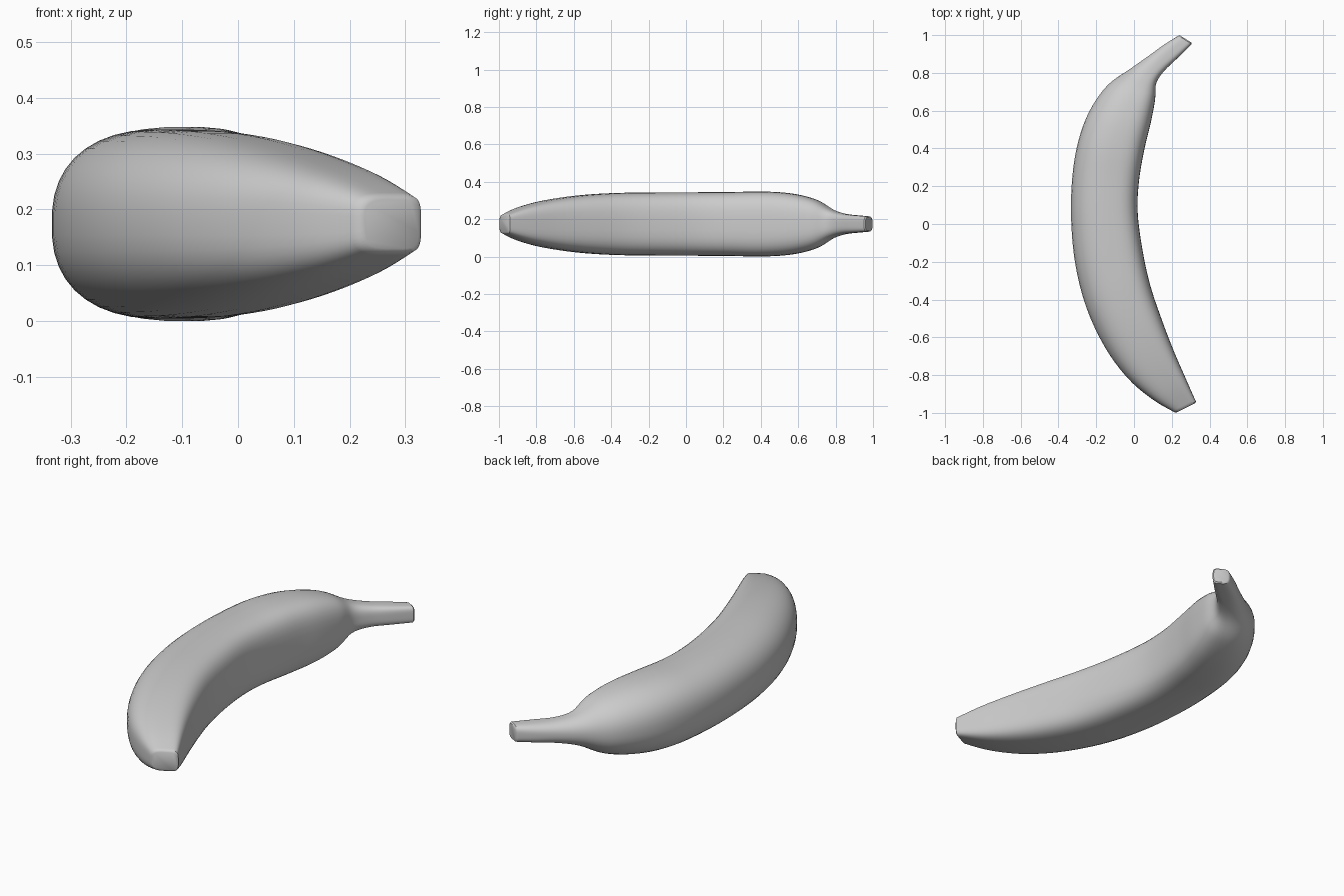
import bpy, bmesh, math
from mathutils import Vector

cube = bpy.data.objects.get("Cube")
if cube:
    bpy.data.objects.remove(cube)

SIDES, STEPS, MID_Z = 40, 5, 0.174

# Stations from blossom tip to stem end:
# outer x, outer y, inner x, inner y, half height, squareness
STATIONS = [
    (0.22, -1.0, 0.33, -0.945, 0.05, 4),
    (0.1, -0.93, 0.275, -0.82, 0.093, 3.4),
    (-0.03, -0.82, 0.21, -0.67, 0.128, 3),
    (-0.15, -0.66, 0.145, -0.5, 0.153, 2.7),
    (-0.25, -0.45, 0.085, -0.32, 0.166, 2.6),
    (-0.31, -0.22, 0.044, -0.13, 0.169, 2.6),
    (-0.333, 0.02, 0.02, 0.06, 0.17, 2.6),
    (-0.327, 0.25, 0.026, 0.22, 0.171, 2.6),
    (-0.295, 0.44, 0.054, 0.39, 0.174, 2.6),
    (-0.235, 0.6, 0.09, 0.54, 0.163, 2.5),
    (-0.14, 0.735, 0.112, 0.66, 0.131, 2.4),
    (-0.015, 0.825, 0.118, 0.745, 0.077, 2.4),
    (0.08, 0.892, 0.16, 0.81, 0.055, 2.6),
    (0.16, 0.95, 0.232, 0.88, 0.047, 3),
    (0.24, 1.0, 0.31, 0.957, 0.041, 3.5),
]


def spline(a, b, c, d, t):
    """Smooth value between b and c."""
    return 0.5 * (2 * b + (c - a) * t + (2 * a - 5 * b + 4 * c - d) * t * t
                  + (3 * b - a - 3 * c + d) * t ** 3)


def power(v, n):
    return math.copysign(abs(v) ** (2 / n), v)


def section(bm, s, scale=1.0):
    """Ring with a rounded outer back and a flatter inner side."""
    outer, inner = Vector((s[0], s[1], MID_Z)), Vector((s[2], s[3], MID_Z))
    half = (inner - outer) / 2
    middle = (inner + outer) / 2
    crest = 0.15
    ring = []
    for i in range(SIDES):
        a = math.tau * (i + 0.5) / SIDES
        n = s[5] + (0.6 if math.cos(a) > 0 else -0.2)
        u = power(math.cos(a), n)
        u = crest + u * ((1 - crest) if u > 0 else (1 + crest))
        p = middle + half * u * scale
        p.z += s[4] * power(math.sin(a), n) * scale
        ring.append(bm.verts.new(p))
    return ring


def mix(k, t):
    pick = [STATIONS[max(0, min(len(STATIONS) - 1, k + o))] for o in (-1, 0, 1, 2)]
    return [spline(*values, t) for values in zip(*pick)]


# Skin lofted along the curved body
bm = bmesh.new()
rings = [section(bm, STATIONS[0], 0.88)]
for k in range(len(STATIONS) - 1):
    for j in range(STEPS):
        s = mix(k, j / STEPS)
        if k == 0 and j == 0:
            s = mix(0, 0.07)
        rings.append(section(bm, s))
rings.append(section(bm, mix(len(STATIONS) - 2, 0.9)))
rings.append(section(bm, STATIONS[-1], 0.86))
for r, q in zip(rings, rings[1:]):
    for i in range(SIDES):
        j = (i + 1) % SIDES
        bm.faces.new((r[i], r[j], q[j], q[i]))
# Cut ends
bm.faces.new(rings[0])
bm.faces.new(rings[-1])
bmesh.ops.recalc_face_normals(bm, faces=bm.faces)

mesh = bpy.data.meshes.new("banana")
bm.to_mesh(mesh)
bm.free()
banana = bpy.data.objects.new("banana", mesh)
bpy.context.collection.objects.link(banana)

# Plain grey skin
grey = bpy.data.materials.new("light grey")
grey.use_nodes = True
colour = (0.6, 0.6, 0.6, 1)
grey.diffuse_color = colour
grey.node_tree.nodes["Principled BSDF"].inputs["Base Color"].default_value = colour
mesh.materials.append(grey)

bpy.context.view_layer.objects.active = banana
banana.select_set(True)
bpy.ops.object.shade_smooth_by_angle(angle=math.radians(40))
